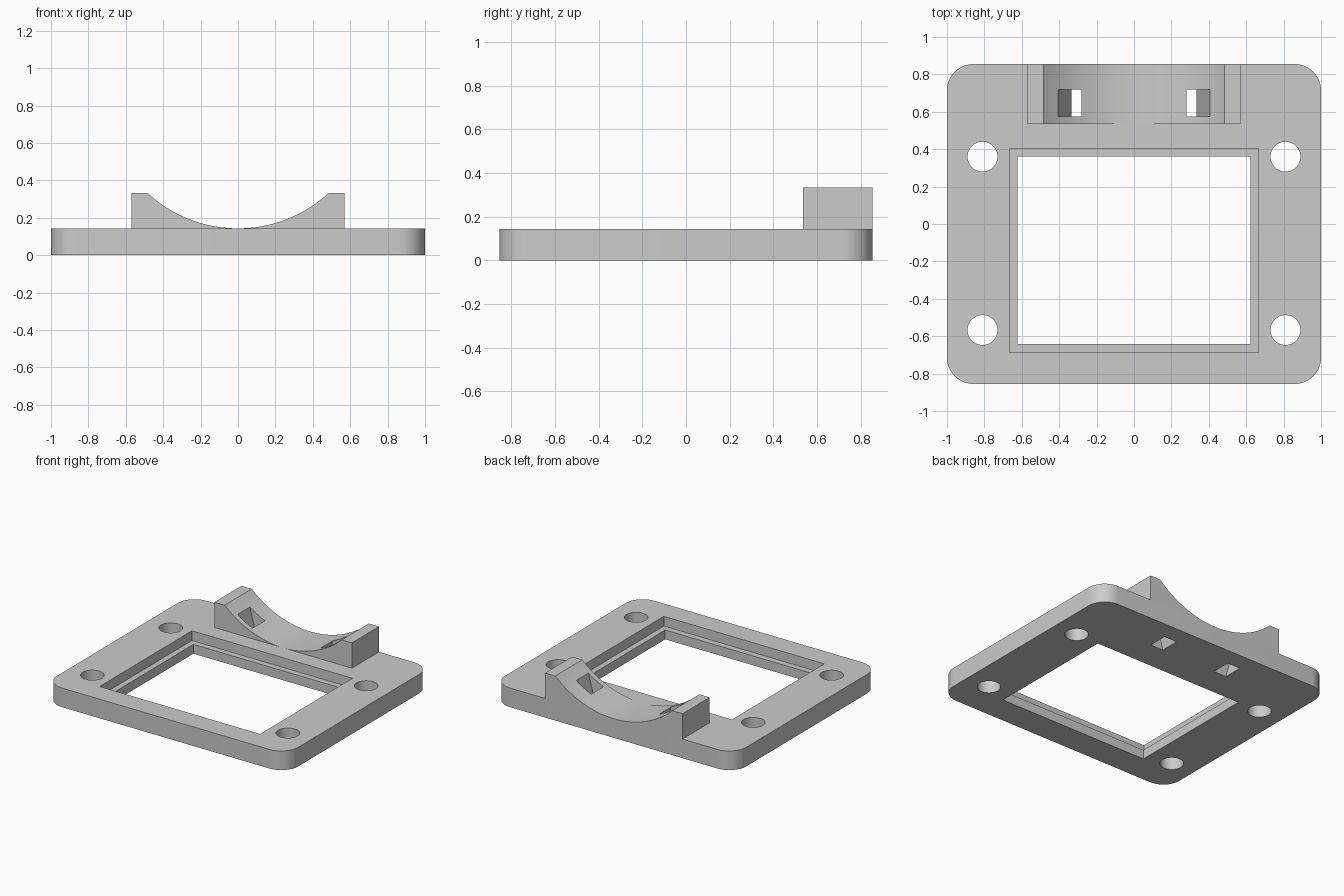
import bpy
import bmesh
from math import sin, cos, pi, sqrt, asin, radians

if "Cube" in bpy.data.objects:
    bpy.data.objects.remove(bpy.data.objects["Cube"])

HALF_Y = 0.855      # half depth of the plate
TOP = 0.143         # plate thickness
RIM = 0.333         # top of the cradle
RADIUS = 0.714      # cradle arc
CENTRE_Z = TOP + RADIUS

grey = bpy.data.materials.new("plain_grey")
grey.use_nodes = True
colour = (0.6, 0.6, 0.6, 1)
grey.diffuse_color = colour
grey.node_tree.nodes["Principled BSDF"].inputs["Base Color"].default_value = colour


def prism(name, points, offset):
    """Extrude a closed outline of 3D points along offset."""
    bm = bmesh.new()
    face = bm.faces.new([bm.verts.new(p) for p in points])
    result = bmesh.ops.extrude_face_region(bm, geom=[face])
    moved = [v for v in result["geom"] if isinstance(v, bmesh.types.BMVert)]
    bmesh.ops.translate(bm, verts=moved, vec=offset)
    bmesh.ops.recalc_face_normals(bm, faces=bm.faces)
    mesh = bpy.data.meshes.new(name)
    bm.to_mesh(mesh)
    bm.free()
    mesh.materials.append(grey)
    obj = bpy.data.objects.new(name, mesh)
    bpy.context.collection.objects.link(obj)
    return obj


def circle(cx, cy, r, z, start=0.0, sweep=2 * pi, steps=48):
    return [(cx + r * cos(start + sweep * i / steps),
             cy + r * sin(start + sweep * i / steps), z) for i in range(steps)]


def box(name, x, y0, y1, z0, z1):
    return prism(name, [(-x, y0, z0), (x, y0, z0), (x, y1, z0), (-x, y1, z0)],
                 (0, 0, z1 - z0))


def activate(obj):
    bpy.ops.object.select_all(action="DESELECT")
    obj.select_set(True)
    bpy.context.view_layer.objects.active = obj


def cut(obj, cutters):
    activate(obj)
    for cutter in cutters:
        mod = obj.modifiers.new("cut", "BOOLEAN")
        mod.operation = "DIFFERENCE"
        mod.solver = "EXACT"
        mod.object = cutter
        bpy.ops.object.modifier_apply(modifier=mod.name)


# Plate with rounded corners
r = 0.14
outline = []
for i, (sx, sy) in enumerate([(1, 1), (-1, 1), (-1, -1), (1, -1)]):
    outline += circle(sx * (1 - r), sy * (HALF_Y - r), r, 0, i * pi / 2, pi / 2, 12)
    end = (i + 1) * pi / 2
    outline.append((sx * (1 - r) + r * cos(end), sy * (HALF_Y - r) + r * sin(end), 0))
plate = prism("base_plate", outline, (0, 0, TOP))

# Cradle block with a round trough, sunk a hair into the plate
half = asin(sqrt(RADIUS ** 2 - (CENTRE_Z - RIM) ** 2) / RADIUS)
steps = 48
angles = [half - 2 * half * i / steps for i in range(steps + 1)]
base = TOP - 0.002
profile = [(-0.57, 0.535, base), (0.57, 0.535, base), (0.57, 0.535, RIM)]
profile += [(RADIUS * sin(a), 0.535, CENTRE_Z - RADIUS * cos(a)) for a in angles]
profile.append((-0.57, 0.535, RIM))
cradle = prism("cradle", profile, (0, HALF_Y - 0.535, 0))

# Slanted strap slots, through cradle and plate
slots = []
for side in (1, -1):
    slant = 0.27
    low, high = -0.1, 0.5
    corners = [(0.227, low), (0.333, low), (0.333, high), (0.227, high)]
    slots.append(prism("slot_cutter",
                       [(side * (x + slant * z), 0.575, z) for x, z in corners],
                       (0, 0.145, 0)))

# Window with a stepped ledge, and four screw holes
window = box("window_cutter", 0.622, -0.642, 0.36, -0.1, 0.3)
recess = box("recess_cutter", 0.665, -0.688, 0.405, 0.07, 0.3)
holes = [prism("hole_cutter", circle(x, y, 0.08, -0.1), (0, 0, 0.4))
         for x in (-0.81, 0.81) for y in (-0.567, 0.36)]

cut(plate, [window, recess] + holes + slots)
cut(cradle, slots)
for cutter in [window, recess] + holes + slots:
    bpy.data.objects.remove(cutter)

for obj in (plate, cradle):
    activate(obj)
    bpy.ops.object.shade_smooth_by_angle(angle=radians(30))
